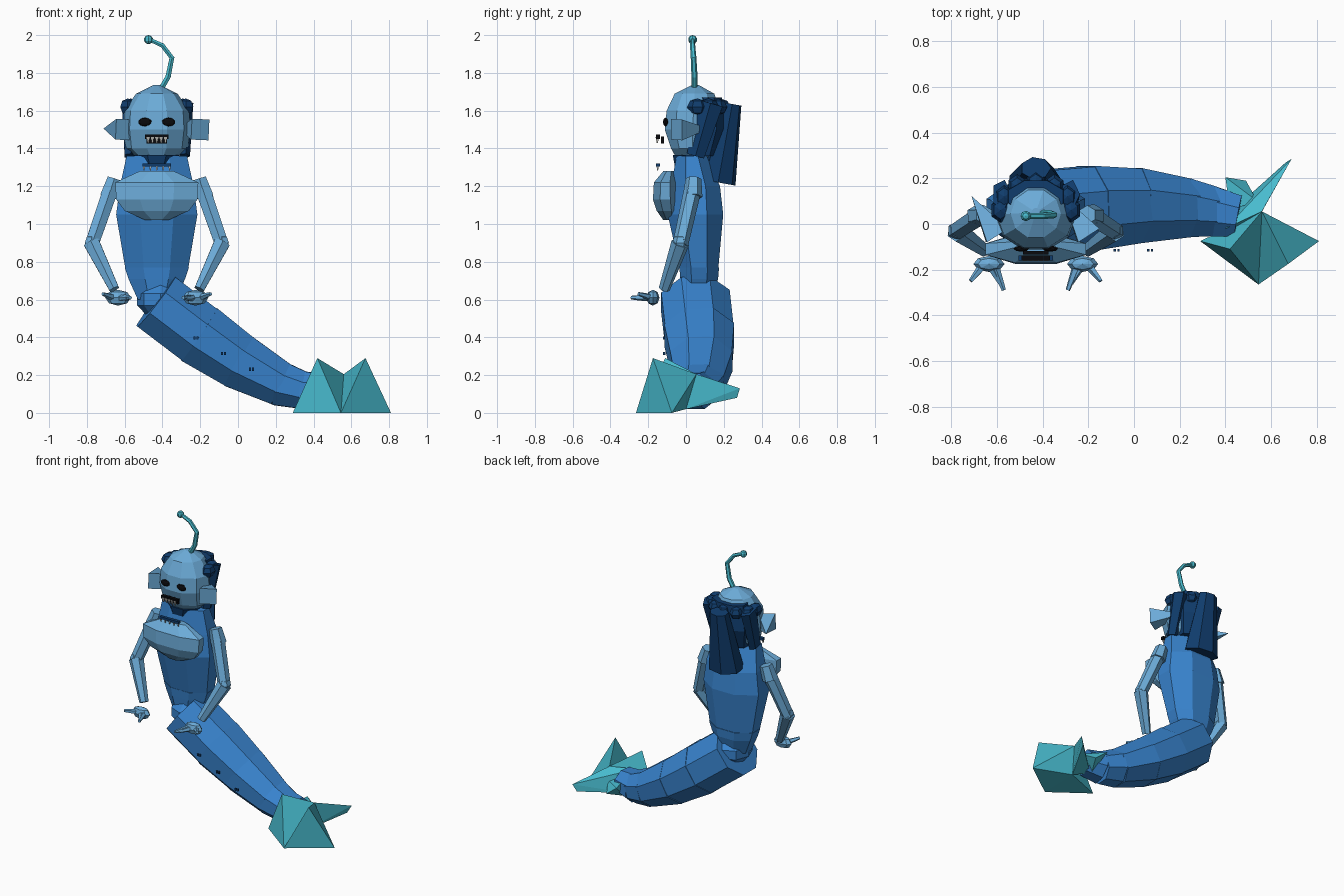
import bpy, bmesh, math
from mathutils import Vector, Matrix

if "Cube" in bpy.data.objects:
    bpy.data.objects.remove(bpy.data.objects["Cube"])

CX = -0.43  # centre line of the upper body


def material(name, r, g, b):
    m = bpy.data.materials.new(name)
    m.use_nodes = True
    m.diffuse_color = (r, g, b, 1)
    m.node_tree.nodes["Principled BSDF"].inputs["Base Color"].default_value = (r, g, b, 1)
    return m


SKIN = material("pale blue skin", 0.15, 0.41, 0.69)
SCALE = material("blue scales", 0.04, 0.23, 0.62)
HAIR = material("navy hair", 0.005, 0.045, 0.15)
FIN = material("teal fin", 0.065, 0.5, 0.62)
BLACK = material("black", 0.003, 0.003, 0.004)
TOOTH = material("tooth grey", 0.5, 0.5, 0.47)


def finish(name, bm, mat):
    bmesh.ops.recalc_face_normals(bm, faces=bm.faces)
    me = bpy.data.meshes.new(name)
    bm.to_mesh(me)
    bm.free()
    me.materials.append(mat)
    ob = bpy.data.objects.new(name, me)
    bpy.context.collection.objects.link(ob)
    return ob


def skin_rings(bm, rings):
    """Join rings of points with quads and close both ends."""
    rows = [[bm.verts.new(p) for p in ring] for ring in rings]
    n = len(rows[0])
    for a, b in zip(rows, rows[1:]):
        for i in range(n):
            j = (i + 1) % n
            bm.faces.new((a[i], a[j], b[j], b[i]))
    bm.faces.new(rows[0])
    bm.faces.new(rows[-1])


def circle(n, rx, ry, flat):
    """Flat circles have their sides, not corners, on the axes."""
    k = 1 / math.cos(math.pi / n) if flat else 1
    off = math.pi / n if flat else 0
    return [Vector((rx * k * math.cos(off + math.tau * i / n),
                    ry * k * math.sin(off + math.tau * i / n), 0)) for i in range(n)]


def stack(name, mat, levels, n=8, flat=True):
    """Levels are (z, y, half width, half depth) on the body centre line."""
    bm = bmesh.new()
    skin_rings(bm, [[p + Vector((CX, y, z)) for p in circle(n, rx, ry, flat)]
                    for z, y, rx, ry in levels])
    return finish(name, bm, mat)


def tube(name, mat, path, radii, n=6, deep=1.0, flat=True):
    """Sweep a circle along a path; deep stretches it along y."""
    pts = [Vector(p) for p in path]
    rings = []
    for i, p in enumerate(pts):
        d = (pts[min(i + 1, len(pts) - 1)] - pts[max(i - 1, 0)]).normalized()
        v = (Vector((0, 1, 0)) - d * d.y).normalized()
        rot = Matrix((v.cross(d), v, d)).transposed()
        rings.append([p + rot @ c for c in circle(n, radii[i], radii[i] * deep, flat)])
    bm = bmesh.new()
    skin_rings(bm, rings)
    return finish(name, bm, mat)


def ball(name, mat, loc, size, seg=8, rows=5):
    bm = bmesh.new()
    bmesh.ops.create_uvsphere(bm, u_segments=seg, v_segments=rows, radius=1,
                              matrix=Matrix.Translation(loc) @ Matrix.Diagonal((*size, 1)))
    return finish(name, bm, mat)


def box(name, mat, loc, size):
    bm = bmesh.new()
    bmesh.ops.create_cube(bm, size=1, matrix=Matrix.Translation(loc) @ Matrix.Diagonal((*size, 1)))
    return finish(name, bm, mat)


def hull(name, mat, points):
    bm = bmesh.new()
    for p in points:
        bm.verts.new(p)
    bmesh.ops.convex_hull(bm, input=bm.verts)
    bmesh.ops.delete(bm, geom=[v for v in bm.verts if not v.link_faces], context='VERTS')
    return finish(name, bm, mat)


# Upper body
stack("torso", SCALE, [(0.755, 0.07, 0.165, 0.1), (1.05, 0.05, 0.215, 0.147),
                       (1.2, 0.05, 0.195, 0.13), (1.36, 0.03, 0.16, 0.08)])
stack("waist", SCALE, [(0.6, 0.06, 0.1, 0.08), (0.71, 0.07, 0.15, 0.1), (0.77, 0.07, 0.17, 0.105)])
stack("chest", SKIN, [(1.02, -0.09, 0.06, 0.03), (1.07, -0.1, 0.17, 0.055), (1.13, -0.11, 0.215, 0.065),
                      (1.22, -0.11, 0.22, 0.06), (1.28, -0.09, 0.09, 0.03)])
stack("neck", HAIR, [(1.31, 0.02, 0.09, 0.08), (1.365, 0.02, 0.12, 0.09)])

# Head
stack("head", SKIN, [(1.34, 0.03, 0.09, 0.08), (1.4, 0.035, 0.165, 0.12), (1.5, 0.035, 0.178, 0.155),
                     (1.6, 0.04, 0.172, 0.15), (1.69, 0.045, 0.11, 0.11), (1.735, 0.05, 0.02, 0.02)],
      n=10, flat=False).data.transform(Matrix.Identity(4))
for side, x in (("right", -0.6), ("left", -0.2)):
    tube(side + "_ear", SKIN, [(x, -0.05, 1.5), (x - 0.11, 0.12, 1.505)], [0.055, 0.001], n=4)
for s in (-1, 1):
    ball("eye", BLACK, (CX + s * 0.063, -0.108, 1.54), (0.036, 0.014, 0.023))

# Mouth bars with teeth
box("upper_gum", BLACK, (CX, -0.148, 1.462), (0.125, 0.022, 0.022))
box("mouth_hollow", BLACK, (CX, -0.125, 1.445), (0.11, 0.015, 0.035))
box("lower_gum", HAIR, (CX, -0.148, 1.312), (0.15, 0.022, 0.016))
for i in range(5):
    x = CX + (i - 2) * 0.023
    tube("upper_tooth", TOOTH, [(x, -0.152, 1.46), (x, -0.152, 1.428)], [0.009, 0.003], n=4)
    x = CX + (i - 2) * 0.034
    tube("lower_tooth", TOOTH, [(x, -0.15, 1.305), (x, -0.15, 1.282)], [0.006, 0.002], n=4)

# Glowing lure on its stalk
tube("lure_stalk", FIN, [(-0.41, 0.045, 1.71), (-0.37, 0.045, 1.78), (-0.35, 0.04, 1.88),
                         (-0.4, 0.035, 1.945), (-0.47, 0.035, 1.977)], [0.014, 0.014, 0.013, 0.012, 0.01])
ball("lure", FIN, (-0.474, 0.035, 1.976), (0.024, 0.024, 0.024))

# Hair: lumps around the crown, side locks, back sheet and ponytail
for i in range(7):
    a = math.radians(-5 + i * 190 / 6)
    ball("hair_lump", HAIR, (CX + 0.155 * math.cos(a), 0.07 + 0.11 * math.sin(a), 1.62),
         (0.045, 0.055, 0.045), seg=6, rows=4)
for s in (-1, 1):
    tube("side_lock", HAIR, [(CX + s * 0.15, 0.13, 1.64), (CX + s * 0.145, 0.05, 1.36)],
         [0.035, 0.025], n=5, deep=1.6)
stack("back_hair", HAIR, [(1.36, 0.1, 0.11, 0.06), (1.5, 0.13, 0.14, 0.075), (1.67, 0.12, 0.12, 0.07)])
tube("ponytail", HAIR, [(CX, 0.245, 1.635), (CX, 0.17, 1.22)], [0.06, 0.115], n=7, deep=0.75)

# Arms and hands
for s, side in ((-1, "right"), (1, "left")):
    def at(x, y, z):
        return (CX + s * x, y, z)
    tube(side + "_shoulder", SKIN, [at(0.225, 0.04, 1.24), at(0.255, 0.035, 1.145)], [0.036, 0.045])
    tube(side + "_upper_arm", SKIN, [at(0.245, 0.035, 1.18), at(0.345, -0.03, 0.89)], [0.04, 0.036])
    ball(side + "_elbow", SKIN, at(0.345, -0.03, 0.9), (0.042, 0.042, 0.045), seg=6, rows=4)
    tube(side + "_forearm", SKIN, [at(0.345, -0.03, 0.9), at(0.225, -0.115, 0.655)], [0.042, 0.026])
    ball(side + "_palm", SKIN, at(0.205, -0.175, 0.61), (0.068, 0.035, 0.042), seg=8, rows=4)
    for fx, tx, ty, fz in ((0.23, 0.285, -0.25, 0.63), (0.2, 0.155, -0.26, 0.605), (0.18, 0.14, -0.29, 0.61)):
        tube(side + "_finger", SKIN, [at(fx, -0.18, 0.61), at(tx, ty, fz)], [0.016, 0.008], n=5)

# Tail: overlapping tapered segments
spine = [(-0.435, 0.05, 0.59), (-0.205, 0.07, 0.415), (0.0, 0.08, 0.275),
         (0.22, 0.07, 0.155), (0.34, 0.055, 0.12), (0.45, 0.035, 0.125)]
girth = [0.165, 0.168, 0.15, 0.118, 0.1, 0.085]
for i in range(5):
    a, b = Vector(spine[i]), Vector(spine[i + 1])
    tube("tail_segment", SCALE, [a, b + (b - a) * 0.06], [girth[i], girth[i + 1] * 0.98], n=8, deep=1.1)
ball("hip", SCALE, (CX + 0.02, 0.06, 0.6), (0.13, 0.14, 0.1))
for i in range(4):
    for d in (-0.008, 0.008):
        box("scale_spot", HAIR, (-0.37 + i * 0.147 + d, -0.115, 0.48 - i * 0.083), (0.01, 0.012, 0.016))

# Tail fin: four faceted lobes sharing a raised hub
hub, under = (0.56, 0.055, 0.205), (0.53, 0.0, 0.02)
front = (0.545, -0.265, 0)
hull("fin_lobe_inner", FIN, [hub, under, front, (0.29, -0.075, 0), (0.42, -0.11, 0.29)])
hull("fin_lobe_outer", FIN, [hub, under, front, (0.81, -0.075, 0), (0.675, -0.175, 0.29)])
hull("fin_lobe_back", FIN, [hub, under, (0.69, 0.285, 0.13), (0.665, 0.27, 0.08), (0.4, -0.02, 0.2),
                            (0.42, 0.05, 0.05)])
hull("fin_lobe_small", FIN, [(0.4, 0.205, 0.15), (0.49, 0.19, 0.08), (0.42, 0.06, 0.17),
                             (0.54, 0.1, 0.13), (0.43, 0.08, 0.04)])
